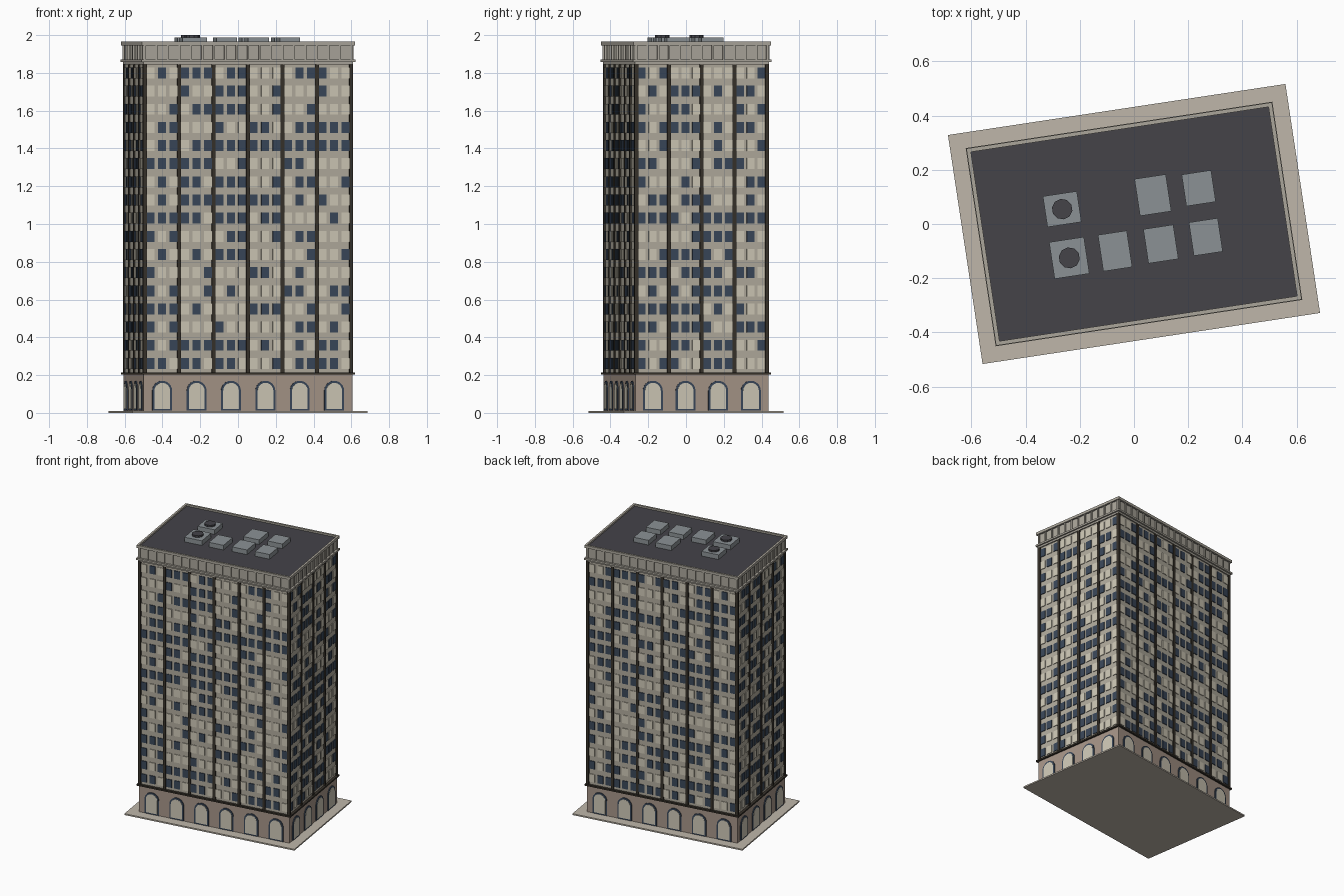
import bpy, bmesh, math, random
from mathutils import Matrix, Vector

if "Cube" in bpy.data.objects:
    bpy.data.objects.remove(bpy.data.objects["Cube"])

random.seed(7)
TURN = math.radians(8.6)        # whole building is turned on the ground
W, D = 1.105, 0.70              # tower wall footprint
FLOORS, FLOOR_H, FIRST_Z = 17, 0.0961, 0.262


def material(name, hexcode):
    rgb = [int(hexcode[i:i + 2], 16) / 255 for i in (0, 2, 4)]
    m = bpy.data.materials.new(name)
    m.diffuse_color = [c ** 2.2 for c in rgb] + [1]
    m.use_nodes = True
    m.node_tree.nodes["Principled BSDF"].inputs["Base Color"].default_value = m.diffuse_color
    return m


STONE = material("stone", "b0aa9c")
TRIM = material("trim", "aaa59a")
BASE = material("base_stone", "a59487")
DARK = material("dark_metal", "3a352e")
LIT = material("lit_glass", "cdc7b5")
GLASS = material("dark_glass", "3c495a")
ROOF = material("roofing", "46454a")
PAVE = material("paving", "bdb5a8")
VENT = material("vent_metal", "8a9094")

# Four facades: (turn, length, distance from centre, number of bays)
SIDES = [(Matrix.Rotation(k * math.pi / 2, 4, 'Z'), *((W, D / 2, 6), (D, W / 2, 4))[k % 2])
         for k in range(4)]


def box(bm, x0, x1, y0, y1, z0, z1, m=Matrix()):
    loc = Matrix.Translation(((x0 + x1) / 2, (y0 + y1) / 2, (z0 + z1) / 2))
    bmesh.ops.create_cube(bm, size=1, matrix=m @ loc @ Matrix.Diagonal((x1 - x0, y1 - y0, z1 - z0, 1)))


def slab(bm, w, d, z0, z1):
    box(bm, -w / 2, w / 2, -d / 2, d / 2, z0, z1)


def arch(bm, u, dist, depth, r, z0, spring, m):
    pts = [(u - r, z0), (u + r, z0)]
    pts += [(u + r * math.cos(a), spring + r * math.sin(a))
            for a in (math.pi * i / 12 for i in range(13))]
    face = bm.faces.new([bm.verts.new(m @ Vector((x, -dist + 0.005, z))) for x, z in pts])
    ext = bmesh.ops.extrude_face_region(bm, geom=[face])
    out = m @ Vector((0, -depth - 0.005, 0))
    bmesh.ops.translate(bm, vec=out, verts=[v for v in ext["geom"] if isinstance(v, bmesh.types.BMVert)])


def finish(bm, name, mat):
    bmesh.ops.recalc_face_normals(bm, faces=bm.faces)
    me = bpy.data.meshes.new(name)
    bm.to_mesh(me)
    bm.free()
    me.materials.append(mat)
    ob = bpy.data.objects.new(name, me)
    ob.rotation_euler.z = TURN
    bpy.context.collection.objects.link(ob)
    return ob


def simple_slab(name, mat, grow, z0, z1):
    bm = bmesh.new()
    slab(bm, W + grow, D + grow, z0, z1)
    finish(bm, name, mat)


# Stacked masses
simple_slab("pavement", PAVE, 0.155, 0.0, 0.01)
simple_slab("ground_floor", BASE, 0.012, 0.01, 0.205)
simple_slab("belt_course", DARK, 0.036, 0.203, 0.214)
simple_slab("tower_wall", STONE, 0.0, 0.21, 1.85)
simple_slab("cornice_step", TRIM, 0.018, 1.845, 1.86)
simple_slab("cornice_lower_ledge", TRIM, 0.04, 1.858, 1.871)
simple_slab("cornice_wall", TRIM, 0.01, 1.87, 1.947)
simple_slab("roof_deck", ROOF, 0.012, 1.945, 1.953)

# Facade details, grouped by material
pil, lit, glass, fins, parapet, frames, panes = (bmesh.new() for _ in range(7))
for m, length, dist, bays in SIDES:
    bay = length / bays
    for i in range(bays + 1):
        u = -length / 2 + i * bay
        box(pil, u - 0.01, u + 0.01, -dist - 0.009, -dist + 0.01, 0.21, 1.847, m)
    for i in range(bays):
        u = -length / 2 + (i + 0.5) * bay
        arch(frames, u, dist + 0.006, 0.006, 0.053, 0.012, 0.117, m)
        arch(panes, u, dist + 0.006, 0.008, 0.042, 0.021, 0.117, m)
        for f in range(FLOORS):
            z = FIRST_Z + f * FLOOR_H
            for j in (-1, 0, 1):
                x = u + j * bay / 3
                target = glass if random.random() < 0.5 else lit
                box(target, x - 0.021, x + 0.021, -dist - 0.005, -dist + 0.005, z - 0.029, z + 0.029, m)
    for i in range(bays * 3 + 1):
        u = -length / 2 + i * bay / 3
        box(fins, u - 0.005, u + 0.005, -dist - 0.013, -dist, 1.87, 1.947, m)
    half = length / 2 + 0.018
    box(parapet, -half, half, -dist - 0.018, -dist - 0.003, 1.946, 1.965, m)

finish(pil, "pilasters", DARK)
finish(lit, "lit_windows", LIT)
finish(glass, "dark_windows", GLASS)
finish(fins, "cornice_fins", TRIM)
finish(parapet, "parapet", TRIM)
finish(frames, "arch_frames", GLASS)
finish(panes, "arch_panes", LIT)

# Rooftop units: (x, y, width, depth)
units, fans = bmesh.new(), bmesh.new()
for x, y, w, d in [(-0.254, 0.094, 0.127, 0.115), (-0.255, -0.088, 0.13, 0.137),
                   (0.085, 0.095, 0.117, 0.138), (0.256, 0.095, 0.11, 0.118),
                   (-0.084, -0.088, 0.108, 0.136), (0.087, -0.088, 0.112, 0.128),
                   (0.255, -0.087, 0.108, 0.125)]:
    box(units, x - w / 2, x + w / 2, y - d / 2, y + d / 2, 1.95, 1.987)
    if x < -0.2:
        bmesh.ops.create_cone(fans, cap_ends=True, segments=10, radius1=w * 0.3, radius2=w * 0.3,
                              depth=0.016, matrix=Matrix.Translation((x, y, 1.992)))
finish(units, "rooftop_units", VENT)
finish(fans, "rooftop_fans", ROOF)
